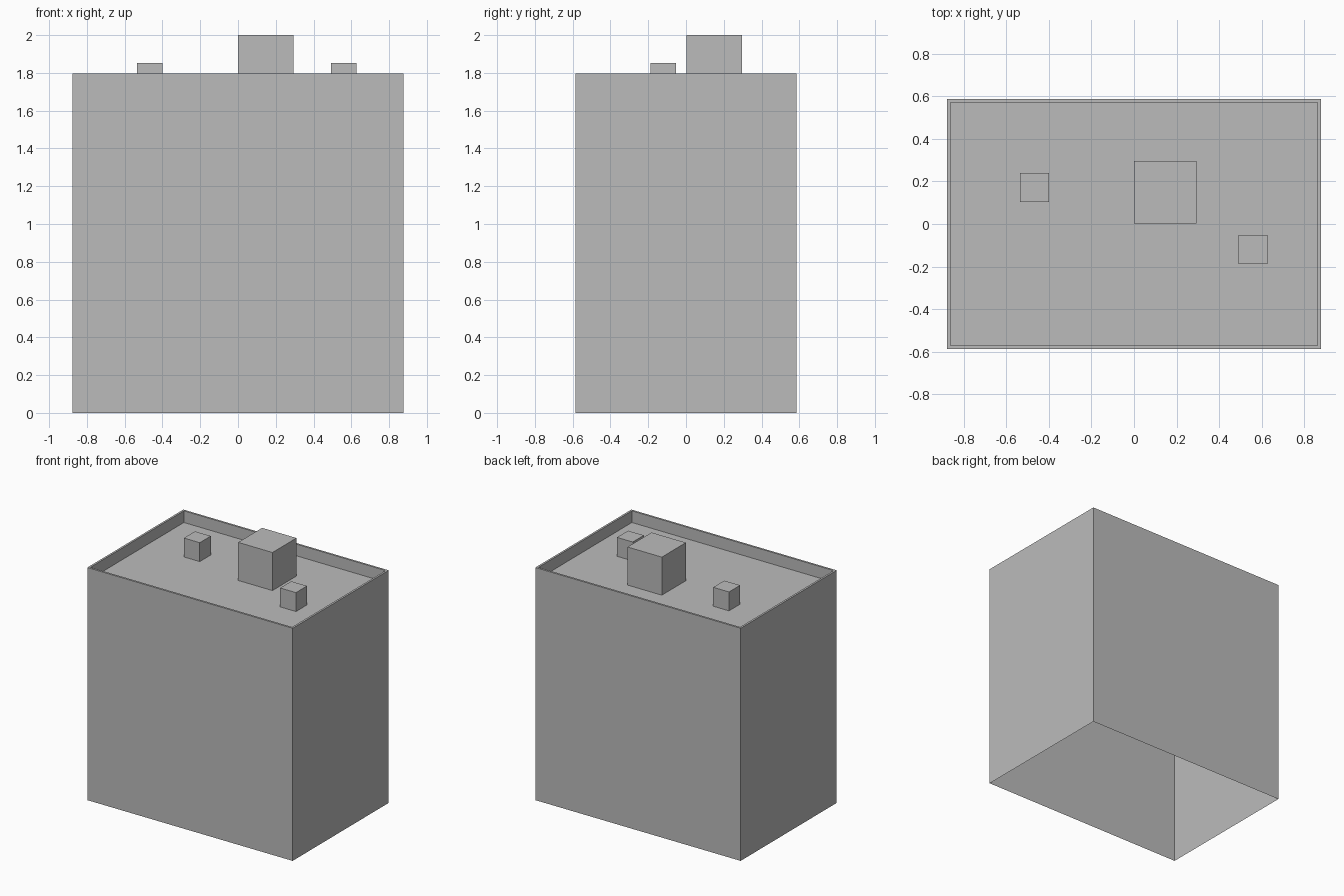
import bpy
import bmesh

cube = bpy.data.objects.get("Cube")
if cube:
    bpy.data.objects.remove(cube, do_unlink=True)

# Single plain grey for the whole building
GREY = (0.5, 0.5, 0.5, 1.0)
concrete = bpy.data.materials.new("concrete_grey")
concrete.use_nodes = True
concrete.diffuse_color = GREY
bsdf = next(n for n in concrete.node_tree.nodes if n.type == "BSDF_PRINCIPLED")
bsdf.inputs["Base Color"].default_value = GREY

HALF_X, HALF_Y = 0.877, 0.586
WALL_TOP, ROOF_Z, RIM = 1.796, 1.706, 0.022


def block(bm, x, y, z, sx, sy, sz):
    """Box standing on height z, left open underneath."""
    verts = bmesh.ops.create_cube(bm, size=1)["verts"]
    for v in verts:
        v.co = (x + v.co.x * sx, y + v.co.y * sy, z + (v.co.z + 0.5) * sz)
    bm.normal_update()
    bottom = [f for f in bm.faces if f.normal.z < -0.9]
    bmesh.ops.delete(bm, geom=bottom, context="FACES_ONLY")


def finish(name, bm):
    mesh = bpy.data.meshes.new(name)
    bm.to_mesh(mesh)
    bm.free()
    mesh.materials.append(concrete)
    obj = bpy.data.objects.new(name, mesh)
    bpy.context.collection.objects.link(obj)


# Tower shell with a thin parapet around a sunken roof
bm = bmesh.new()
block(bm, 0, 0, 0, 2 * HALF_X, 2 * HALF_Y, WALL_TOP)
roof = next(f for f in bm.faces if f.normal.z > 0.9)
bmesh.ops.inset_region(bm, faces=[roof], thickness=RIM)
sunken = bmesh.ops.extrude_face_region(bm, geom=[roof])
for v in (g for g in sunken["geom"] if isinstance(g, bmesh.types.BMVert)):
    v.co.z = ROOF_Z
if roof.is_valid:
    bmesh.ops.delete(bm, geom=[roof], context="FACES_ONLY")
bmesh.ops.recalc_face_normals(bm, faces=bm.faces)
finish("building_shell", bm)

# Rooftop housings: name, centre x, centre y, width, height
for name, x, y, width, height in (
    ("stair_housing", 0.146, 0.149, 0.293, 2 - ROOF_Z),
    ("left_roof_vent", 0.559, -0.12, 0.135, 0.146),
    ("right_roof_vent", -0.467, 0.171, 0.135, 0.146),
):
    bm = bmesh.new()
    block(bm, x, y, ROOF_Z, width, width, height)
    finish(name, bm)
